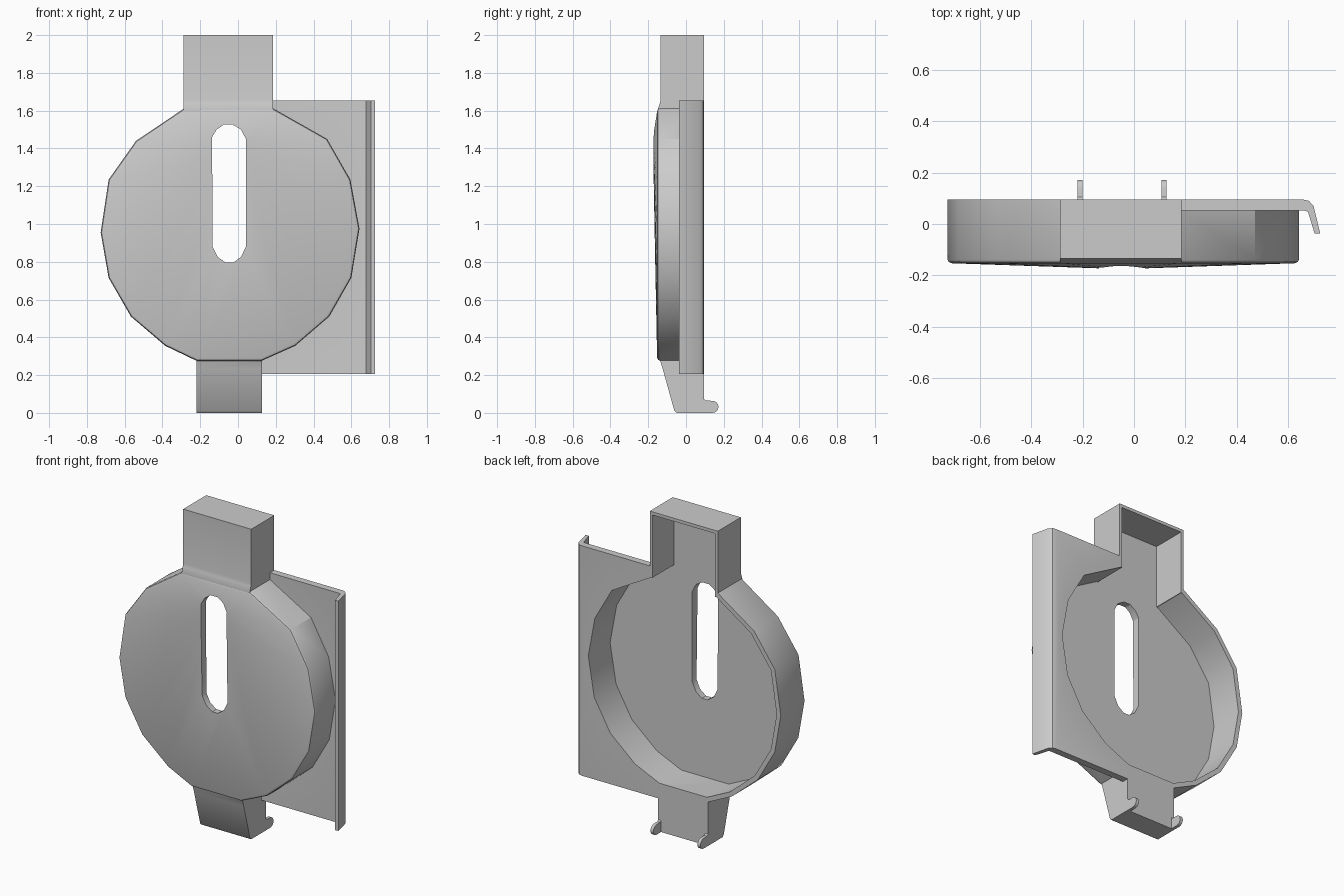
import bpy, bmesh, math

if "Cube" in bpy.data.objects:
    bpy.data.objects.remove(bpy.data.objects["Cube"])

BACK = 0.095
AXES = {  # extrusion axis -> placement of a 2D profile point (a, b) at depth d
    'X': lambda a, b, d: (d, a, b),
    'Y': lambda a, b, d: (a, d, b),
    'Z': lambda a, b, d: (a, b, d),
}


def finish(name, bm):
    bmesh.ops.recalc_face_normals(bm, faces=bm.faces)
    me = bpy.data.meshes.new(name)
    bm.to_mesh(me)
    bm.free()
    ob = bpy.data.objects.new(name, me)
    bpy.context.collection.objects.link(ob)
    return ob


def prism(name, pts, axis, d0, d1):
    """Extrude a closed 2D profile along an axis."""
    bm = bmesh.new()
    n = len(pts)
    r0, r1 = ([bm.verts.new(AXES[axis](a, b, d)) for a, b in pts] for d in (d0, d1))
    bm.faces.new(r0)
    bm.faces.new(r1)
    for i in range(n):
        j = (i + 1) % n
        bm.faces.new((r0[i], r0[j], r1[j], r1[i]))
    return finish(name, bm)


def boolean(target, tool, op):
    """Apply a boolean and remove the tool object."""
    tool.hide_render = True
    m = target.modifiers.new(op, 'BOOLEAN')
    m.operation, m.object, m.solver = op, tool, 'EXACT'
    bpy.context.view_layer.objects.active = target
    bpy.ops.object.modifier_apply(modifier=m.name)
    bpy.data.objects.remove(tool)


def smooth(ob):
    bpy.ops.object.select_all(action='DESELECT')
    ob.select_set(True)
    bpy.context.view_layer.objects.active = ob
    bpy.ops.object.shade_smooth_by_angle(angle=math.radians(30))


def scaled(pts, s, cx=-0.042, cz=0.95):
    return [(cx + (x - cx) * s, cz + (z - cz) * s) for x, z in pts]


# Round housing outline, seen from the front
outline = [(-0.288, 1.61), (-0.54, 1.44), (-0.685, 1.235), (-0.727, 0.955),
           (-0.685, 0.715), (-0.567, 0.51), (-0.385, 0.355), (-0.22, 0.276),
           (0.125, 0.276), (0.303, 0.355), (0.483, 0.51), (0.60, 0.715),
           (0.643, 0.975), (0.595, 1.235), (0.472, 1.45), (0.186, 1.612)]

# Housing: straight wall, rounded front rim, shallow cone front
bm = bmesh.new()
rings = []
for s, y in ((1, BACK), (1, -0.138), (0.993, -0.148), (0.975, -0.153)):
    rings.append([bm.verts.new((x, y, z)) for x, z in scaled(outline, s)])
pole = bm.verts.new((-0.045, -0.176, 1.45))
n = len(outline)
bm.faces.new(rings[0])
for i in range(n):
    j = (i + 1) % n
    for a, b in zip(rings, rings[1:]):
        bm.faces.new((a[i], a[j], b[j], b[i]))
    bm.faces.new((rings[-1][i], rings[-1][j], pole))
housing = finish("housing", bm)

# Top box with a sloped transition into the disc
box = prism("top_box", [(BACK, 1.55), (-0.14, 1.55), (-0.15, 1.605), (-0.138, 1.64),
                        (-0.134, 1.66), (-0.134, 2.0), (BACK, 2.0)], 'X', -0.288, 0.186)
boolean(housing, box, 'UNION')

# Side flange with a bent lip
flange = prism("side_flange", [(0.08, BACK), (0.66, BACK), (0.682, 0.09), (0.70, 0.07),
                               (0.726, -0.038), (0.704, -0.038), (0.678, 0.048),
                               (0.665, 0.052), (0.08, 0.052)], 'Z', 0.207, 1.655)
boolean(housing, flange, 'UNION')

# Bottom block with a slanted front
block = prism("bottom_block", [(-0.145, 0.29), (-0.137, 0.276), (-0.124, 0.235), (-0.062, 0.012),
                               (-0.05, 0.0), (BACK, 0.0), (BACK, 0.29)], 'X', -0.22, 0.127)
boolean(housing, block, 'UNION')

# Hollow interior open at the back: disc and top box
boolean(housing, prism("disc_cavity", scaled(outline, 0.958), 'Y', -0.122, 0.3), 'DIFFERENCE')
boolean(housing, prism("box_cavity", [(-0.27, 1.50), (0.168, 1.50), (0.168, 1.98), (-0.27, 1.98)],
                       'Y', -0.122, 0.3), 'DIFFERENCE')

# Long slot through the front
slot = [(-0.137, 1.46), (-0.113, 1.5), (-0.075, 1.526), (-0.028, 1.526), (0.016, 1.5), (0.042, 1.45),
        (0.042, 0.88), (0.016, 0.826), (-0.025, 0.795), (-0.065, 0.795), (-0.108, 0.826), (-0.135, 0.88)]
boolean(housing, prism("slot_cutter", slot, 'Y', -0.3, 0.0), 'DIFFERENCE')
smooth(housing)

# Two rounded hooks at the back of the bottom block
arc = [(0.14 + 0.032 * math.sin(t), 0.032 - 0.032 * math.cos(t))
       for t in (math.pi * k / 8 for k in range(9))]
hook = [(BACK, 0.0)] + arc + [(0.105, 0.065), (BACK, 0.073)]
for name, x in (("hook_left", -0.22), ("hook_right", 0.107)):
    smooth(prism(name, hook, 'X', x, x + 0.02))
